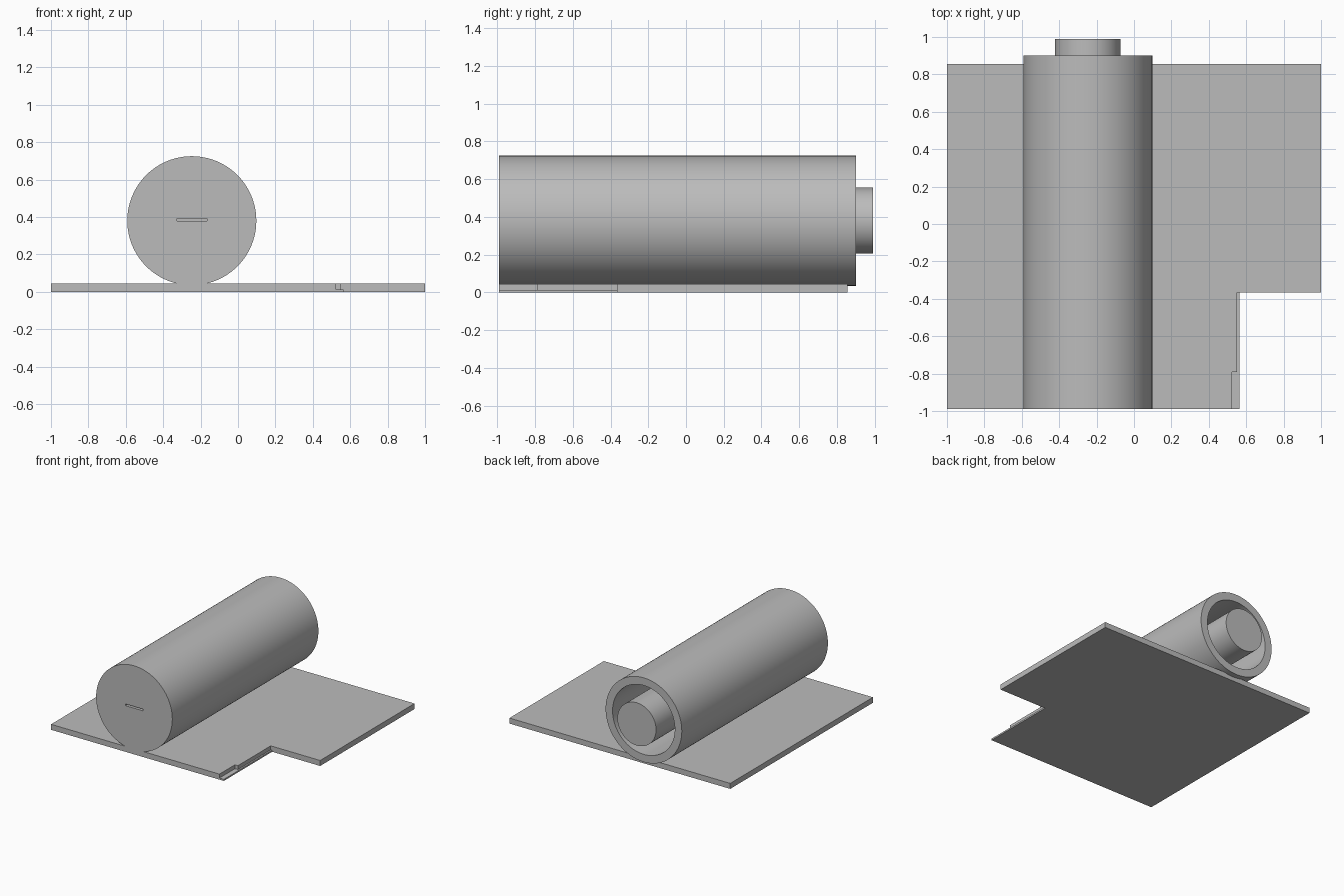
import bpy, bmesh, math
from mathutils import Matrix, Vector

cube = bpy.data.objects.get("Cube")
if cube:
    bpy.data.objects.remove(cube, do_unlink=True)

grey = bpy.data.materials.new("plain grey")
grey.use_nodes = True
tone = (0.5, 0.5, 0.5, 1)
grey.diffuse_color = tone
grey.node_tree.nodes["Principled BSDF"].inputs["Base Color"].default_value = tone

FRONT, AXIS_X, AXIS_Z = -0.99, -0.247, 0.38


def finish(name, bm):
    bmesh.ops.recalc_face_normals(bm, faces=bm.faces)
    mesh = bpy.data.meshes.new(name)
    bm.to_mesh(mesh)
    bm.free()
    obj = bpy.data.objects.new(name, mesh)
    bpy.context.collection.objects.link(obj)
    mesh.materials.append(grey)
    return obj


def slab(name, outline, bottom, top):
    """Extrude a flat outline upward."""
    bm = bmesh.new()
    face = bm.faces.new([bm.verts.new((x, y, bottom)) for x, y in outline])
    grown = bmesh.ops.extrude_face_region(bm, geom=[face])["geom"]
    bmesh.ops.translate(bm, vec=(0, 0, top - bottom),
                        verts=[v for v in grown if isinstance(v, bmesh.types.BMVert)])
    return finish(name, bm)


def lathe(name, profile, sides=96):
    """Turn (radius, y) points around the lengthwise axis."""
    bm = bmesh.new()
    verts = [bm.verts.new((r, y, 0)) for r, y in profile]
    edges = [bm.edges.new(pair) for pair in zip(verts, verts[1:])]
    bmesh.ops.spin(bm, geom=verts + edges, cent=(0, 0, 0), axis=(0, 1, 0),
                   angle=math.tau, steps=sides)
    bmesh.ops.remove_doubles(bm, verts=bm.verts, dist=0.0001)
    bmesh.ops.translate(bm, verts=bm.verts, vec=(AXIS_X, 0, AXIS_Z))
    return finish(name, bm)


# Base plate: thin lower layer with a lip beyond the stepped upper layer
left_back = [(1, -0.365), (1, 0.856), (-1, 0.856), (-1, FRONT)]
slab("base_lower", left_back + [(0.565, FRONT), (0.565, -0.365)], 0, 0.013)
slab("base_upper", left_back + [(0.525, FRONT), (0.525, -0.79),
                                (0.552, -0.79), (0.552, -0.365)], 0.013, 0.045)

# Hollow barrel with a central plunger, closed at the front
barrel = lathe("barrel", [(0, FRONT), (0.345, FRONT), (0.345, 0.9), (0.282, 0.9),
                          (0.282, -0.9), (0.175, -0.9), (0.175, 0.99), (0, 0.99)])

# Narrow slot in the closed end
bm = bmesh.new()
bmesh.ops.create_cube(bm, size=1, matrix=Matrix.LocRotScale(
    Vector((AXIS_X, FRONT, 0.385)), None, Vector((0.16, 0.08, 0.014))))
cutter = finish("slot_cutter", bm)
cutter.hide_render = True
cut = barrel.modifiers.new("slot", 'BOOLEAN')
cut.operation, cut.solver, cut.object = 'DIFFERENCE', 'EXACT', cutter
bpy.ops.object.select_all(action='DESELECT')
bpy.context.view_layer.objects.active = barrel
barrel.select_set(True)
bpy.ops.object.modifier_apply(modifier=cut.name)
bpy.data.objects.remove(cutter, do_unlink=True)
bpy.ops.object.shade_smooth_by_angle(angle=math.radians(30))
